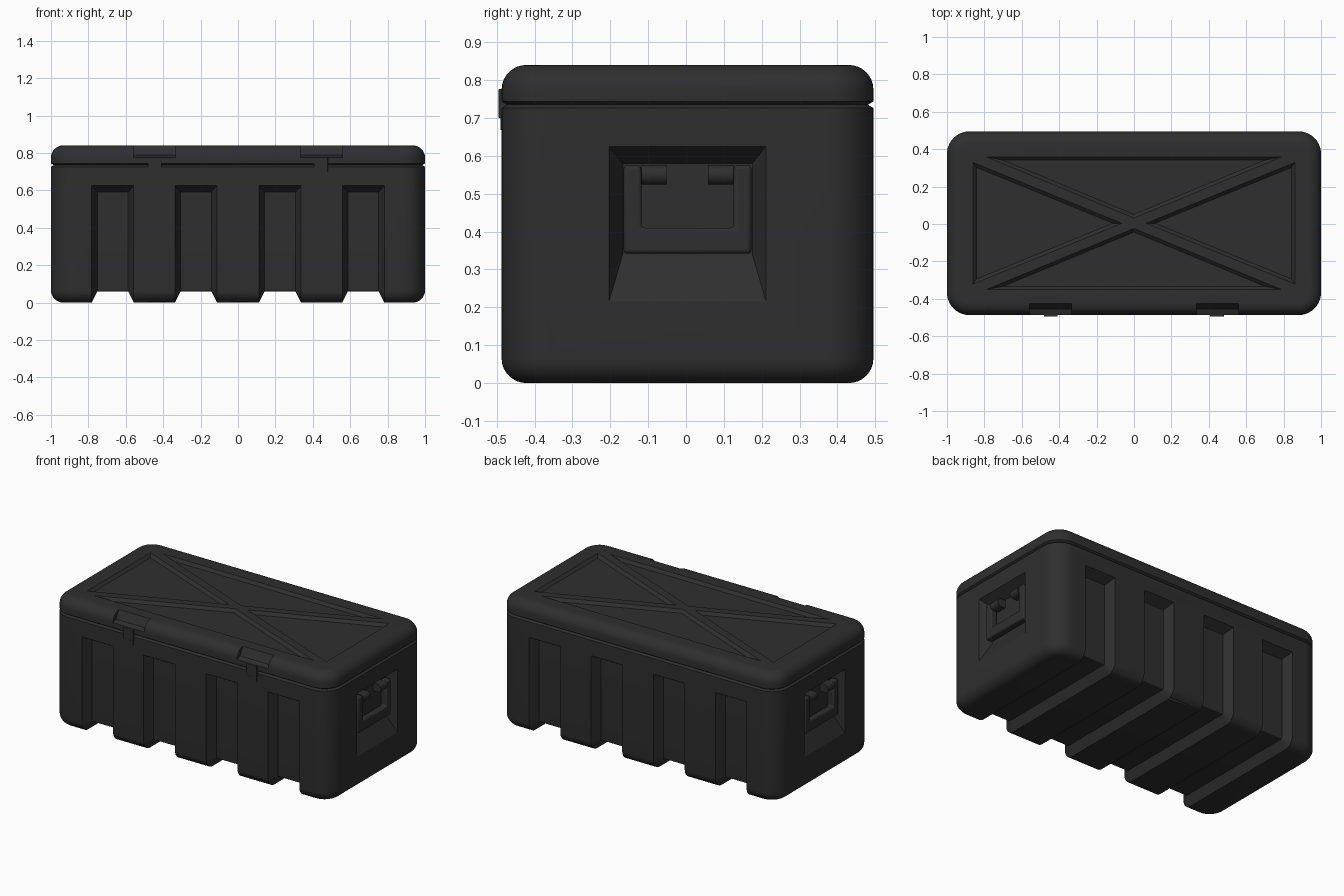
import bpy, bmesh, math
from mathutils import Vector

if "Cube" in bpy.data.objects:
    bpy.data.objects.remove(bpy.data.objects["Cube"])

HX, HY, CY = 1.0, 0.491, 0.004      # half sizes and y centre of the case
FRONT = CY - HY
R = 0.065                           # rounding of the horizontal edges

mat = bpy.data.materials.new("black plastic")
mat.diffuse_color = (0.028, 0.028, 0.028, 1)
mat.use_nodes = True
mat.node_tree.nodes["Principled BSDF"].inputs["Base Color"].default_value = mat.diffuse_color


def make(name, bm):
    bmesh.ops.recalc_face_normals(bm, faces=bm.faces)
    me = bpy.data.meshes.new(name)
    bm.to_mesh(me)
    bm.free()
    me.materials.append(mat)
    ob = bpy.data.objects.new(name, me)
    bpy.context.collection.objects.link(ob)
    return ob


def loft(bm, loops):
    """Closed solid through equally sized point loops."""
    rings = [[bm.verts.new(p) for p in lp] for lp in loops]
    n = len(rings[0])
    for a, b in zip(rings, rings[1:]):
        for i in range(n):
            j = (i + 1) % n
            bm.faces.new((a[i], a[j], b[j], b[i]))
    bm.faces.new(rings[0])
    bm.faces.new(rings[-1])


def rounded_rect(inset, z, seg=10, rad=0.12):
    pts = []
    for k, (sx, sy) in enumerate(((1, 1), (-1, 1), (-1, -1), (1, -1))):
        for i in range(seg + 1):
            a = math.pi / 2 * (k + i / seg)
            r = rad - inset
            pts.append((sx * (HX - rad) + r * math.cos(a),
                        CY + sy * (HY - rad) + r * math.sin(a), z))
    return pts


def activate(ob):
    bpy.ops.object.select_all(action='DESELECT')
    ob.select_set(True)
    bpy.context.view_layer.objects.active = ob


def smooth(ob):
    activate(ob)
    bpy.ops.object.shade_smooth_by_angle(angle=math.radians(28))


def cut(ob, cutter):
    activate(ob)
    m = ob.modifiers.new("cut", 'BOOLEAN')
    m.operation, m.solver, m.object = 'DIFFERENCE', 'EXACT', cutter
    bpy.ops.object.modifier_apply(modifier=m.name)
    bpy.data.objects.remove(cutter)


ARC = [math.pi / 2 * i / 8 for i in range(9)]

# body tub with rounded bottom and a seam chamfer
bm = bmesh.new()
loft(bm, [rounded_rect(R * (1 - math.sin(a)), R * (1 - math.cos(a))) for a in ARC]
     + [rounded_rect(0, 0.726), rounded_rect(0.014, 0.735)])
body = make("body", bm)

# channels wrapping front, bottom and back
D, E = 0.06, 0.03
path = [(FRONT, None, -1, 0)]
for a in ARC:
    path.append((FRONT + R - R * math.cos(a), R - R * math.sin(a), -math.cos(a), -math.sin(a)))
path += [(2 * CY - y, z, -ny, nz) for y, z, ny, nz in reversed(path)]
bm = bmesh.new()
for cx in (-0.67, -0.225, 0.225, 0.67):
    loops = []
    for y, z, ny, nz in path:
        zo, zi = (0.6425, 0.59) if z is None else (z + nz * E, z - nz * D)
        yo, yi = y + ny * E, y - ny * D
        loops.append([(cx - 0.1275, yo, zo), (cx + 0.1275, yo, zo),
                      (cx + 0.0825, yi, zi), (cx - 0.0825, yi, zi)])
    loft(bm, loops)
cut(body, make("channel_cutter", bm))

# tapered handle pockets on both ends
bm = bmesh.new()
for s in (1, -1):
    def rect(x, hw, z0, z1):
        return [(s * x, CY - hw, z0), (s * x, CY + hw, z0),
                (s * x, CY + hw, z1), (s * x, CY - hw, z1)]
    loft(bm, [rect(1.02, 0.218, 0.179, 0.638), rect(0.93, 0.171, 0.34, 0.58)])
cut(body, make("pocket_cutter", bm))
smooth(body)

# lid
bm = bmesh.new()
Z = 0.84
loft(bm, [rounded_rect(0.014, 0.735), rounded_rect(0, 0.744)]
     + [rounded_rect(R * (1 - math.cos(a)), Z - R + R * math.sin(a)) for a in ARC])
lid = make("lid", bm)

# four sunken triangles leaving a cross of ribs
bm = bmesh.new()
long_tri = [(-0.79, -0.355), (0.79, -0.355), (0, -0.028)]
short_tri = [(-0.86, 0.325), (-0.86, -0.325), (-0.065, 0)]
for tri in (long_tri, short_tri):
    for s in (1, -1):
        p = [Vector((x * s, y * s)) for x, y in tri]
        e = [(p[1] - p[2]).length, (p[2] - p[0]).length, (p[0] - p[1]).length]
        inc = sum((p[i] * e[i] for i in range(3)), Vector((0, 0))) / sum(e)
        area = abs((p[1] - p[0]).cross(p[2] - p[0])) / 2
        rad = 2 * area / sum(e)

        def ring(d, z):
            return [(*(inc + (q - inc) * (rad - d) / rad + Vector((0, CY))), z) for q in p]
        loft(bm, [ring(-0.01, Z + 0.01), ring(0.018, Z - 0.018)])
cut(lid, make("panel_cutter", bm))

# recesses in the lid edge above the latches
bm = bmesh.new()
prof = [(-0.42, 0.85), (-0.425, Z), (-0.455, 0.788), (-0.52, 0.765), (-0.52, 0.85)]
for cx in (-0.446, 0.446):
    loft(bm, [[(cx + dx, y, z) for y, z in prof] for dx in (-0.113, 0.113)])
cut(lid, make("recess_cutter", bm))
smooth(lid)


def box(bm, x0, x1, y0, y1, z0, z1):
    loft(bm, [[(x0, y0, z), (x1, y0, z), (x1, y1, z), (x0, y1, z)] for z in (z0, z1)])


def bevel(ob, w):
    m = ob.modifiers.new("bevel", 'BEVEL')
    m.width, m.segments = w, 3
    m.limit_method, m.angle_limit = 'ANGLE', math.radians(40)
    smooth(ob)


# latches and their catches
for side, cx in (("left", -0.445), ("right", 0.443)):
    bm = bmesh.new()
    box(bm, cx - 0.037, cx + 0.037, -0.495, -0.45, 0.70, 0.776)
    bevel(make(side + "_latch", bm), 0.002)
    bm = bmesh.new()
    box(bm, cx - 0.034, cx + 0.034, -0.4905, -0.46, 0.668, 0.71)
    make(side + "_latch_catch", bm)

# carrying handles: U frame with two hinge barrels
frame = [(-0.169, 0.575), (-0.169, 0.342), (0.169, 0.342), (0.169, 0.575),
         (0.122, 0.575), (0.122, 0.41), (-0.122, 0.41), (-0.122, 0.575)]
for side, s in (("right", 1), ("left", -1)):
    bm = bmesh.new()
    loft(bm, [[(s * x, CY + y, z) for y, z in frame] for x in (0.935, 0.982)])
    bevel(make(side + "_handle", bm), 0.01)
    bm = bmesh.new()
    for c in (-0.088, 0.088):
        loft(bm, [[(s * 0.962 + 0.026 * math.cos(t * math.pi / 10), CY + c + dy,
                    0.55 + 0.026 * math.sin(t * math.pi / 10)) for t in range(20)]
                  for dy in (-0.034, 0.034)])
        # mount joining barrel to the pocket floor
        x0, x1 = sorted((s * 0.92, s * 0.962))
        box(bm, x0, x1, CY + c - 0.033, CY + c + 0.033, 0.525, 0.575)
    smooth(make(side + "_handle_hinges", bm))
